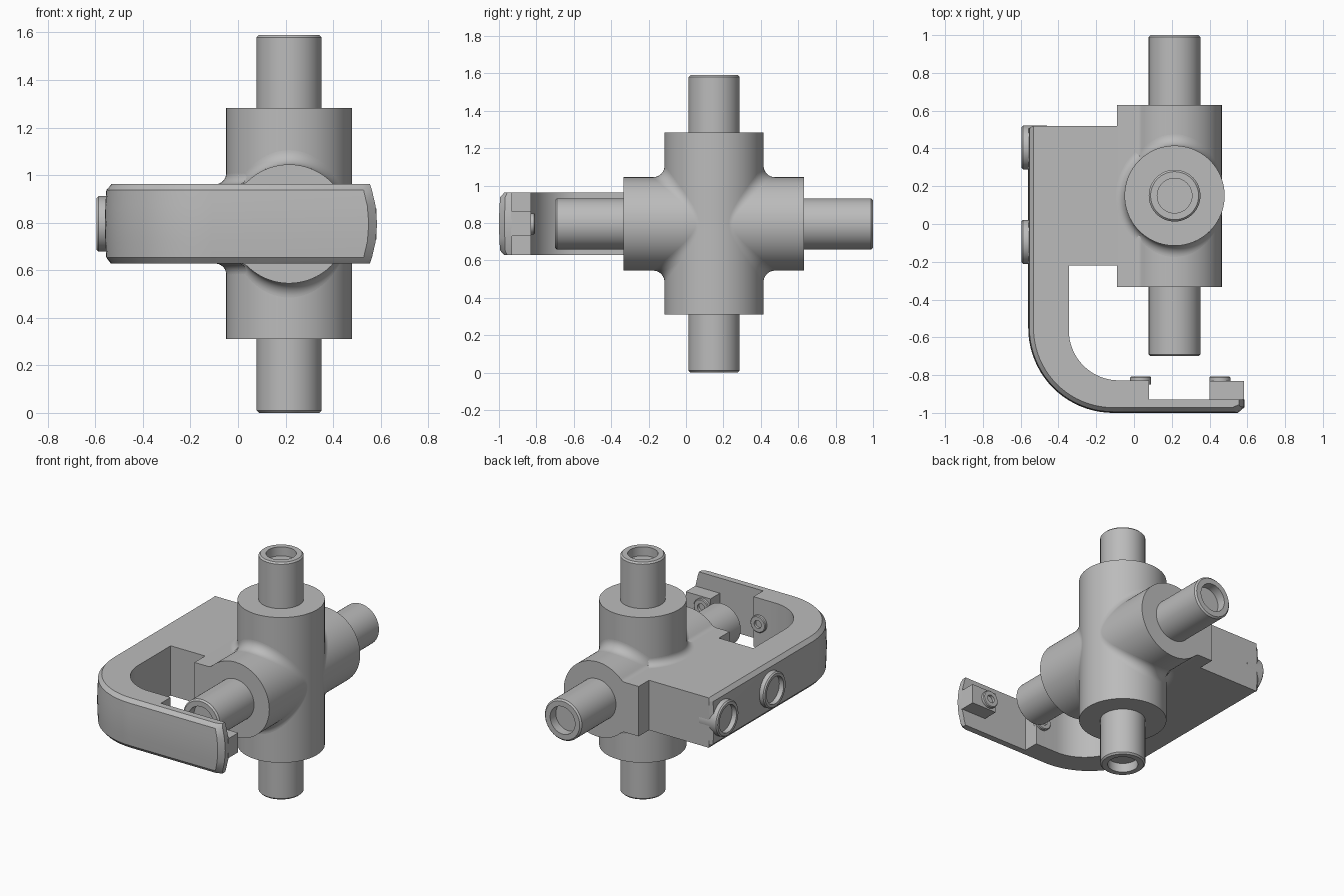
import bpy, bmesh, math
from mathutils import Vector

if "Cube" in bpy.data.objects:
    bpy.data.objects.remove(bpy.data.objects["Cube"])

C = Vector((0.215, 0.15, 0.795))      # crossing point of the two axes
R1, R2 = 0.265, 0.25                  # vertical and horizontal body radii
HZ = 0.167                            # half height of arm and side block
N = 64

grey = bpy.data.materials.new("plain_grey")
grey.diffuse_color = (0.5, 0.5, 0.5, 1)
grey.use_nodes = True
grey.node_tree.nodes["Principled BSDF"].inputs["Base Color"].default_value = grey.diffuse_color


def finish(name, bm, closed=True, loc=(0, 0, 0)):
    if closed:
        bmesh.ops.recalc_face_normals(bm, faces=bm.faces)
    me = bpy.data.meshes.new(name)
    bm.to_mesh(me)
    bm.free()
    me.materials.append(grey)
    me.shade_smooth()
    me.set_sharp_from_angle(angle=math.radians(30))
    ob = bpy.data.objects.new(name, me)
    ob.location = loc
    bpy.context.collection.objects.link(ob)
    return ob


def loft(name, rings, loc=(0, 0, 0)):
    """Closed solid through rings of equal point count."""
    bm = bmesh.new()
    rows = [[bm.verts.new(p) for p in ring] for ring in rings]
    n = len(rows[0])
    for a, b in zip(rows, rows[1:]):
        for i in range(n):
            j = (i + 1) % n
            bm.faces.new((a[i], a[j], b[j], b[i]))
    bm.faces.new(rows[0])
    bm.faces.new(rows[-1])
    return finish(name, bm, loc=loc)


def lathe(name, profile, loc, direction, n=N):
    """Turned solid: (radius, height) rings along a direction."""
    rings = [[(r * math.cos(2 * math.pi * i / n), r * math.sin(2 * math.pi * i / n), h)
              for i in range(n)] for r, h in profile]
    ob = loft(name, rings, loc)
    ob.rotation_mode = 'QUATERNION'
    ob.rotation_quaternion = Vector((0, 0, 1)).rotation_difference(Vector(direction))
    return ob


def socket(R, hole, start, end, depth, edge):
    """Profile of a round stub with a blind hole and an eased rim."""
    return [(R, start), (R, end - edge), (R - edge, end), (hole, end), (hole, end - depth)]


def fillet(name, centres, contacts, closed):
    """Concave rolling-ball strip from centre points and contact pairs."""
    bm = bmesh.new()
    rows = []
    for c, (p, q) in zip(centres, contacts):
        a, b = p - c, q - c
        row = []
        for k in range(9):
            t = k / 8
            d = a.lerp(b, t)
            if d.length > 1e-6:
                d = d.normalized() * a.length
            row.append(bm.verts.new(c + d))
        rows.append(row)
    m = len(rows)
    for i in range(m if closed else m - 1):
        a, b = rows[i], rows[(i + 1) % m]
        for k in range(8):
            f = bm.faces.new((a[k], b[k], b[k + 1], a[k + 1]))
            f.normal_update()
            if f.normal.dot(centres[i] - f.calc_center_median()) < 0:
                f.normal_flip()
    return finish(name, bm, closed=False, loc=C)


def arc(cx, cy, r, a0, a1, n):
    return [(cx + r * math.cos(math.radians(a0 + (a1 - a0) * i / n)),
             cy + r * math.sin(math.radians(a0 + (a1 - a0) * i / n))) for i in range(n + 1)]


# vertical body
lathe("vertical_body", [(R1, -0.485), (R1, 0.488)], C, (0, 0, 1), 96)

# horizontal body: round section blended into the flat side block
r = 0.05
bx = -math.sqrt((R2 + r) ** 2 - (HZ + r) ** 2)
touch = math.degrees(math.atan2(HZ + r, bx))
upper = arc(0, 0, R2, 0, touch, 36) + arc(bx, HZ + r, r, touch - 180, -90, 6)[1:] + [(-0.305, HZ)]
section = upper + [(x, -z) for x, z in reversed(upper[1:])]
loft("horizontal_body", [[(x, y, z) for x, z in section] for y in (-0.483, 0.48)], C)

# blends between the two bodies, front and back
r = 0.06
for side, label in ((1, "back"), (-1, "front")):
    cs, ps = [], []
    for i in range(96):
        a = 2 * math.pi * i / 96
        x, z = (R2 + r) * math.cos(a), (R2 + r) * math.sin(a)
        y = side * math.sqrt((R1 + r) ** 2 - x * x)
        cs.append(Vector((x, y, z)))
        k1, k2 = R1 / (R1 + r), R2 / (R2 + r)
        ps.append((Vector((x * k1, y * k1, z)), Vector((x * k2, y, z * k2))))
    fillet("body_blend_" + label, cs, ps, True)

# blends between vertical body and side block, above and below
r = 0.045
for s, label in ((1, "upper"), (-1, "lower")):
    cs, ps = [], []
    for i in range(25):
        a = math.radians(132 + 96 * i / 24)
        d = Vector((math.cos(a), math.sin(a), 0))
        c = d * (R1 + r) + Vector((0, 0, s * (HZ + r)))
        cs.append(c)
        ps.append((c - d * r, c - Vector((0, 0, s * r))))
    fillet("block_blend_" + label, cs, ps, False)

# four pipe stubs
for label, d, start, end in (("top", (0, 0, 1), 0.45, 0.795), ("bottom", (0, 0, -1), 0.45, 0.795),
                             ("back", (0, 1, 0), 0.45, 0.85), ("front", (0, -1, 0), 0.45, 0.85)):
    lathe("pipe_" + label, socket(0.137, 0.092, start, end, 0.06, 0.01), C, d)


# hooked arm: plan outline stacked in layers, eased along the outer edge
def arm_outline(s, u):
    end = 0.585 - 0.03 * u * u
    pts = [(-0.09, 0.52), (-0.535, 0.52), (-0.56 + s, 0.505)]
    pts += arc(-0.11, -0.55, 0.45 - s, 180, 270, 20)
    pts += [(end - 0.035, -1 + s), (end, -0.97 + s * 0.5), (end, -0.93), (0.08, -0.93), (0.08, -0.828)]
    pts += arc(-0.08, -0.563, 0.265, 270, 180, 16)
    return pts + [(-0.345, -0.22), (-0.09, -0.22)]


layers = [(-1, 0.028), (-0.85, 0.006), (-0.45, 0.002), (0, 0), (0.45, 0.002), (0.85, 0.006), (1, 0.028)]
loft("hooked_arm", [[(x, y, C.z + u * HZ) for x, y in arm_outline(s, u)] for u, s in layers])

# small block on the tip of the arm
loft("tip_block", [[(x, y, C.z + z) for x, y in ((0.40, -0.935), (0.583, -0.935), (0.583, -0.83), (0.40, -0.83))]
                   for z in (-0.065, 0.065)])

# screw heads facing into the hook
for x, label in ((0.035, "inner"), (0.455, "tip")):
    lathe("screw_" + label, socket(0.056, 0.026, -0.02, 0.022, 0.018, 0.005),
          (x, -0.83, C.z), (0, 1, 0), 36)

# open bosses on the outer side of the arm
for y, label in ((0.405, "back"), (-0.095, "front")):
    lathe("boss_" + label, socket(0.117, 0.09, -0.1, 0.035, 0.033, 0.008),
          (-0.56, y, C.z), (-1, 0, 0), 48)
